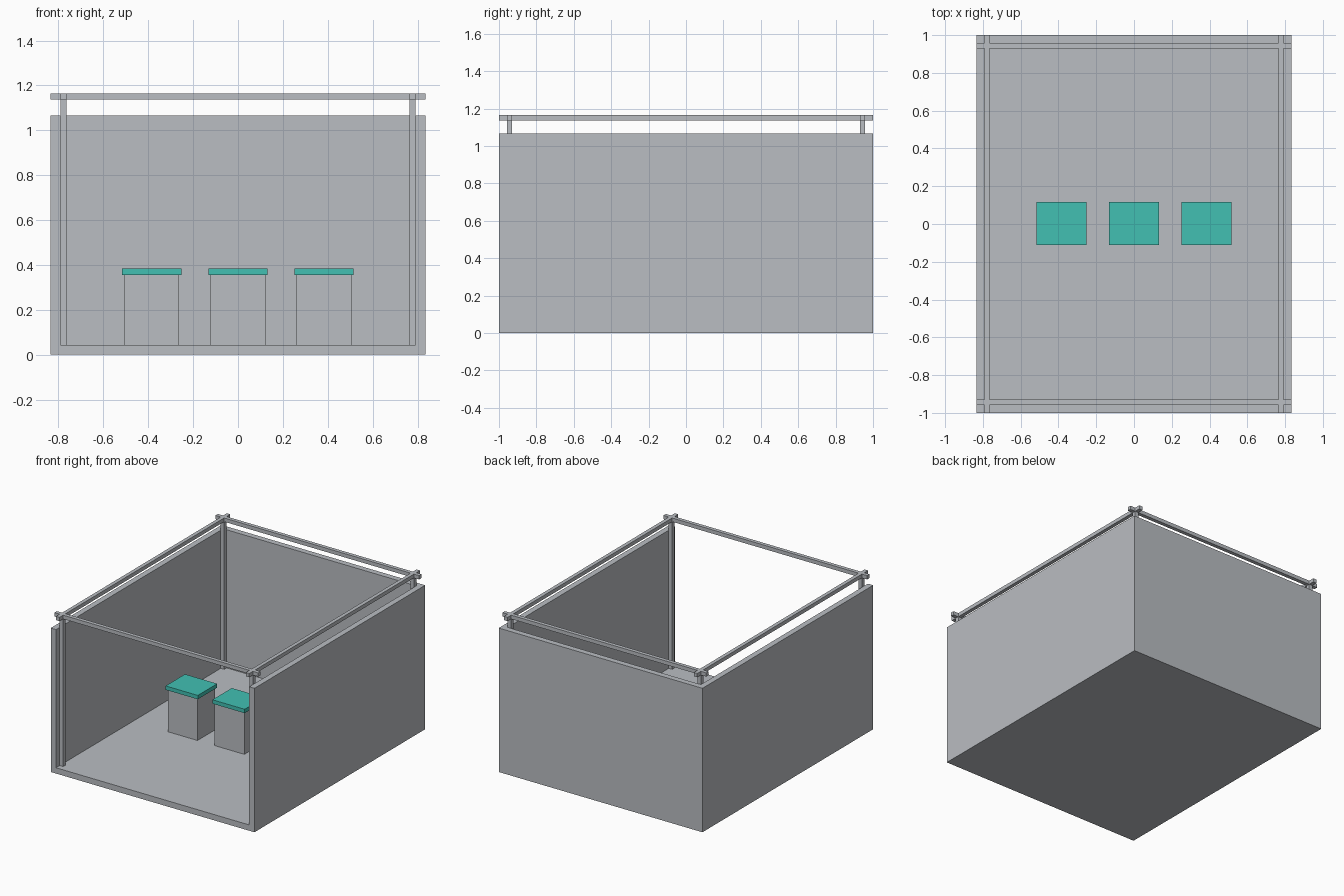
import bpy
import bmesh
from mathutils import Vector

default = bpy.data.objects.get("Cube")
if default:
    bpy.data.objects.remove(default, do_unlink=True)


def material(name, rgb):
    mat = bpy.data.materials.new(name)
    mat.use_nodes = True
    mat.diffuse_color = (*rgb, 1)
    mat.node_tree.nodes["Principled BSDF"].inputs["Base Color"].default_value = (*rgb, 1)
    return mat


grey = material("light_grey", (0.49, 0.51, 0.54))
teal = material("teal", (0.054, 0.53, 0.45))


def box(name, low, high, mat):
    """Axis-aligned box between two opposite corners."""
    low, high = Vector(low), Vector(high)
    bm = bmesh.new()
    bmesh.ops.create_cube(bm, size=1)
    bmesh.ops.scale(bm, vec=high - low, verts=bm.verts)
    mesh = bpy.data.meshes.new(name)
    bm.to_mesh(mesh)
    bm.free()
    mesh.materials.append(mat)
    obj = bpy.data.objects.new(name, mesh)
    obj.location = (low + high) / 2
    bpy.context.collection.objects.link(obj)
    return obj


W, D = 0.835, 1.0            # half width and half depth
T = 0.043                    # floor and wall thickness
WALL_TOP = 1.067
RAIL_LOW, RAIL_TOP = 1.137, 1.165
POLE = 0.028
PX, PY = W - T - POLE / 2, D - T - POLE / 2   # pole centre offsets

# Floor and three walls, open at the front
box("floor", (-W, -D, 0), (W, D, T), grey)
box("back_wall", (-W + T, D - T, T), (W - T, D, WALL_TOP), grey)
for side, s in (("left", 1), ("right", -1)):
    inner, outer = sorted((s * (W - T), s * W))
    box(side + "_wall", (inner, -D, T), (outer, D, WALL_TOP), grey)

# Corner poles
h = POLE / 2
for side, s in (("left", 1), ("right", -1)):
    for end, e in (("front", -1), ("back", 1)):
        box(f"{end}_{side}_pole", (s * PX - h, e * PY - h, T),
            (s * PX + h, e * PY + h, RAIL_TOP), grey)

# Top rails crossing over the poles
for side, s in (("left", 1), ("right", -1)):
    box(side + "_rail", (s * PX - h, -D, RAIL_LOW), (s * PX + h, D, RAIL_TOP), grey)
for end, e in (("front", -1), ("back", 1)):
    box(end + "_rail", (-W, e * PY - h, RAIL_LOW), (W, e * PY + h, RAIL_TOP), grey)

# Row of pedestals with coloured lids
for name, x in (("right", -0.384), ("middle", 0), ("left", 0.383)):
    box(name + "_pedestal", (x - 0.122, -0.1, T), (x + 0.122, 0.105, 0.355), grey)
    box(name + "_lid", (x - 0.132, -0.111, 0.355), (x + 0.132, 0.116, 0.384), teal)
